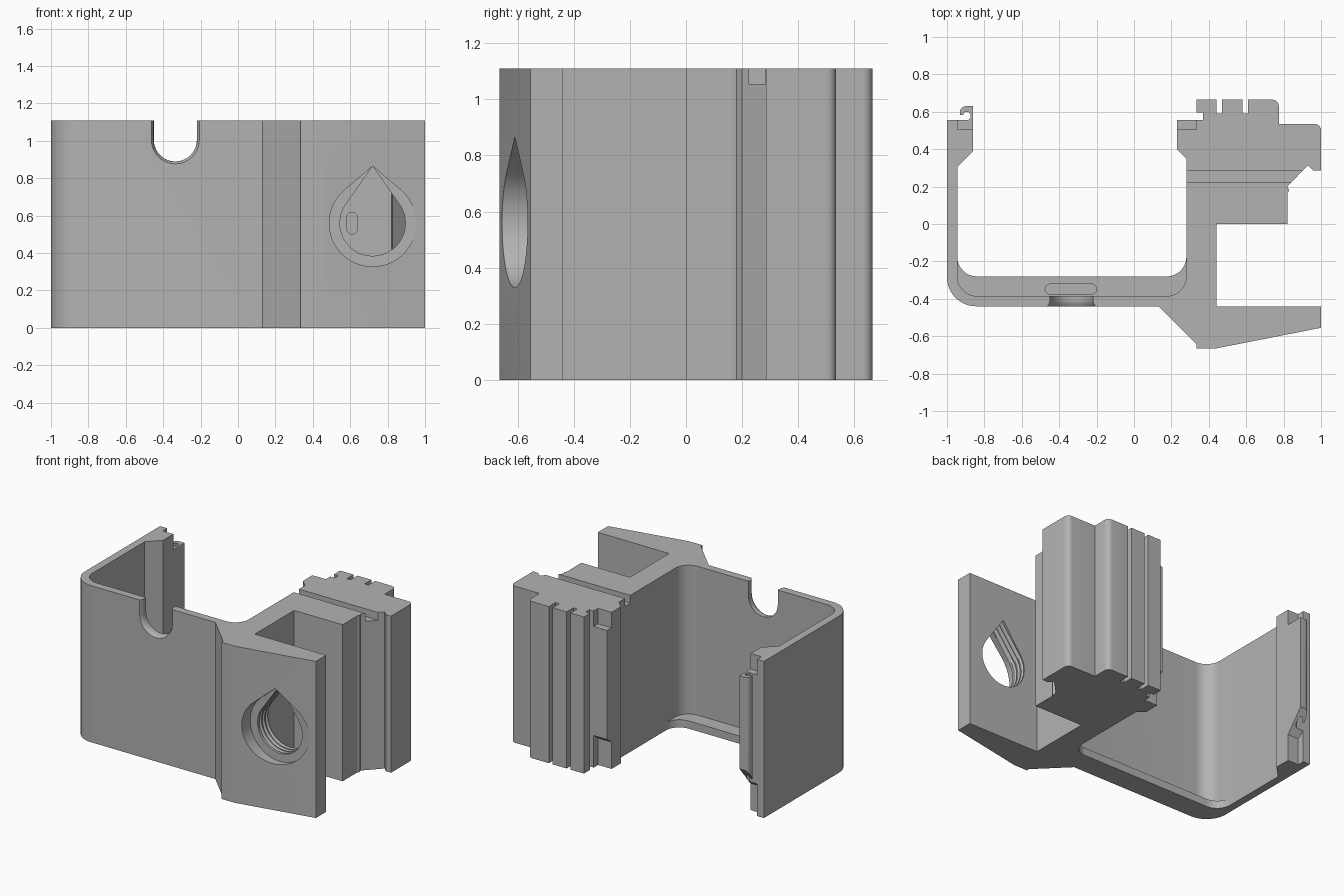
import bpy, bmesh, math
from mathutils import Vector

old = bpy.data.objects.get("Cube")
if old:
    bpy.data.objects.remove(old, do_unlink=True)

H = 1.11
grey = bpy.data.materials.new("plain grey")
grey.use_nodes = True
GREY = (0.45, 0.45, 0.45, 1)
grey.diffuse_color = GREY
grey.node_tree.nodes["Principled BSDF"].inputs["Base Color"].default_value = GREY


def arc(cx, cy, r, a0, a1, n=10):
    """Points on an arc, angles in degrees."""
    angles = [math.radians(a0 + (a1 - a0) * i / n) for i in range(n + 1)]
    return [(cx + r * math.cos(a), cy + r * math.sin(a)) for a in angles]


def loft(name, rings):
    """Solid through matching rings of 3D points, capped at both ends."""
    bm = bmesh.new()
    loops = [[bm.verts.new(p) for p in ring] for ring in rings]
    for a, b in zip(loops, loops[1:]):
        for i in range(len(a)):
            j = (i + 1) % len(a)
            bm.faces.new((a[i], a[j], b[j], b[i]))
    bm.faces.new(loops[0])
    bm.faces.new(loops[-1])
    bmesh.ops.recalc_face_normals(bm, faces=bm.faces)
    mesh = bpy.data.meshes.new(name)
    bm.to_mesh(mesh)
    bm.free()
    mesh.materials.append(grey)
    obj = bpy.data.objects.new(name, mesh)
    bpy.context.collection.objects.link(obj)
    return obj


def extrude(name, pts, low, high):
    """Upright prism; low may be a function of y for a ramped underside."""
    bottom = low if callable(low) else (lambda y: low)
    return loft(name, [[(x, y, bottom(y)) for x, y in pts],
                       [(x, y, high) for x, y in pts]])


def bore(name, steps):
    """Solid along y from (y, outline in xz) steps."""
    return loft(name, [[(x, y, z) for x, z in pts] for y, pts in steps])


def box(x0, x1, y0, y1):
    return [(x0, y0), (x1, y0), (x1, y1), (x0, y1)]


def activate(obj):
    bpy.ops.object.select_all(action="DESELECT")
    obj.select_set(True)
    bpy.context.view_layer.objects.active = obj


def cut(obj, cutter):
    mod = obj.modifiers.new("cut", "BOOLEAN")
    mod.operation, mod.solver, mod.object = "DIFFERENCE", "EXACT", cutter
    activate(obj)
    bpy.ops.object.modifier_apply(modifier=mod.name)
    bpy.data.objects.remove(cutter, do_unlink=True)


# Inner faces of the thin wall, and of the floor lip
wall_inner = arc(-0.84, -0.28, 0.105, 180, 270) + arc(0.175, -0.28, 0.105, 270, 360)
lip_inner = arc(-0.84, -0.175, 0.105, 180, 270) + arc(0.175, -0.175, 0.105, 270, 360)

# Bracket: tray wall, slanted front flange and ribbed rear block in one profile
profile = (
    arc(-0.845, -0.285, 0.155, 180, 270)
    + [(0.13, -0.44), (0.335, -0.645), (0.335, -0.665), (0.44, -0.665),
       (1, -0.555), (1, -0.44), (0.44, -0.44), (0.44, 0), (0.82, 0),
       (0.82, 0.165), (0.83, 0.18), (0.82, 0.2), (0.93, 0.315),
       (0.96, 0.285), (1, 0.285)]
    + arc(0.965, 0.5, 0.035, 0, 90, 5)
    + [(0.775, 0.535)]
    + arc(0.74, 0.63, 0.035, 0, 90, 5)
)
for right, left in ((0.61, 0.58), (0.47, 0.44)):
    profile += [(right, 0.665), (right, 0.59), (left, 0.59), (left, 0.665)]
profile += [(0.335, 0.665), (0.335, 0.595), (0.37, 0.595), (0.37, 0.555),
            (0.335, 0.555), (0.335, 0.505), (0.23, 0.505), (0.23, 0.4), (0.28, 0.35)]
profile += wall_inner[::-1]
profile += [(-0.945, 0.305), (-0.86, 0.39), (-0.86, 0.505), (-0.945, 0.505),
            (-0.945, 0.555), (-1, 0.555)]
bracket = extrude("bracket_body", profile, 0, H)

# Rounded cable notch in the front wall, flared outward
def notch_outline(r):
    return arc(-0.335, 1.005, r, 180, 360, 20) + [(-0.335 + r, 1.3), (-0.335 - r, 1.3)]

cut(bracket, bore("notch_cutter", [
    (-0.5, notch_outline(0.128)), (-0.44, notch_outline(0.128)),
    (-0.425, notch_outline(0.118)), (-0.41, notch_outline(0.115)),
    (-0.33, notch_outline(0.115))]))

# Teardrop screw hole: wide recess, narrower ridged bore behind it
def teardrop(r):
    tip = 0.305
    a = math.degrees(math.acos(r / tip))
    return arc(0.72, 0.56, r, 90 + a, 450 - a, 40) + [(0.72, 0.56 + tip)]

steps = [(-0.75, teardrop(0.232)), (-0.56, teardrop(0.232)), (-0.559, teardrop(0.175))]
for i in range(3):
    y = -0.54 + i * 0.035
    steps += [(y, teardrop(0.175)), (y + 0.012, teardrop(0.187)), (y + 0.024, teardrop(0.175))]
steps.append((-0.4, teardrop(0.175)))
cut(bracket, bore("hole_cutter", steps))

# Cross groove on top of the block
cut(bracket, extrude("groove_cutter", box(0.2, 1.1, 0.225, 0.283), H - 0.055, 1.3))

# Small upright slot in the block behind the screw hole
slot = arc(0.61, 0.59, 0.028, 0, 180) + arc(0.61, 0.53, 0.028, 180, 360)
cut(bracket, bore("slot_cutter", [(-0.1, slot), (0.06, slot)]))

# Floor lip with a shallow rounded recess
lip = extrude("floor_lip", wall_inner + lip_inner[::-1], 0, 0.055)
recess = arc(-0.448, -0.348, 0.027, 90, 270) + arc(-0.227, -0.348, 0.027, 270, 450)
cut(lip, extrude("recess_cutter", recess, 0.03, 0.2))

# Snap clips on both arms, ramped underneath
def ramp(y):
    return 0.19 + max(0, y - 0.53) * 1.5

hook = ([(-0.945, 0.505), (-0.86, 0.505), (-0.86, 0.63)]
        + arc(-0.9, 0.6, 0.03, 90, 180, 5)
        + [(-0.93, 0.582), (-0.915, 0.582), (-0.905, 0.598), (-0.885, 0.598),
           (-0.875, 0.588), (-0.875, 0.567), (-0.887, 0.555), (-0.945, 0.555)])
clips = [extrude("left_arm_hook", hook, ramp, 1.0),
         extrude("block_clip", box(0.23, 0.335, 0.505, 0.555), ramp, 1.0)]

for part in [bracket, lip] + clips:
    activate(part)
    bpy.ops.object.shade_smooth_by_angle(angle=math.radians(30))
